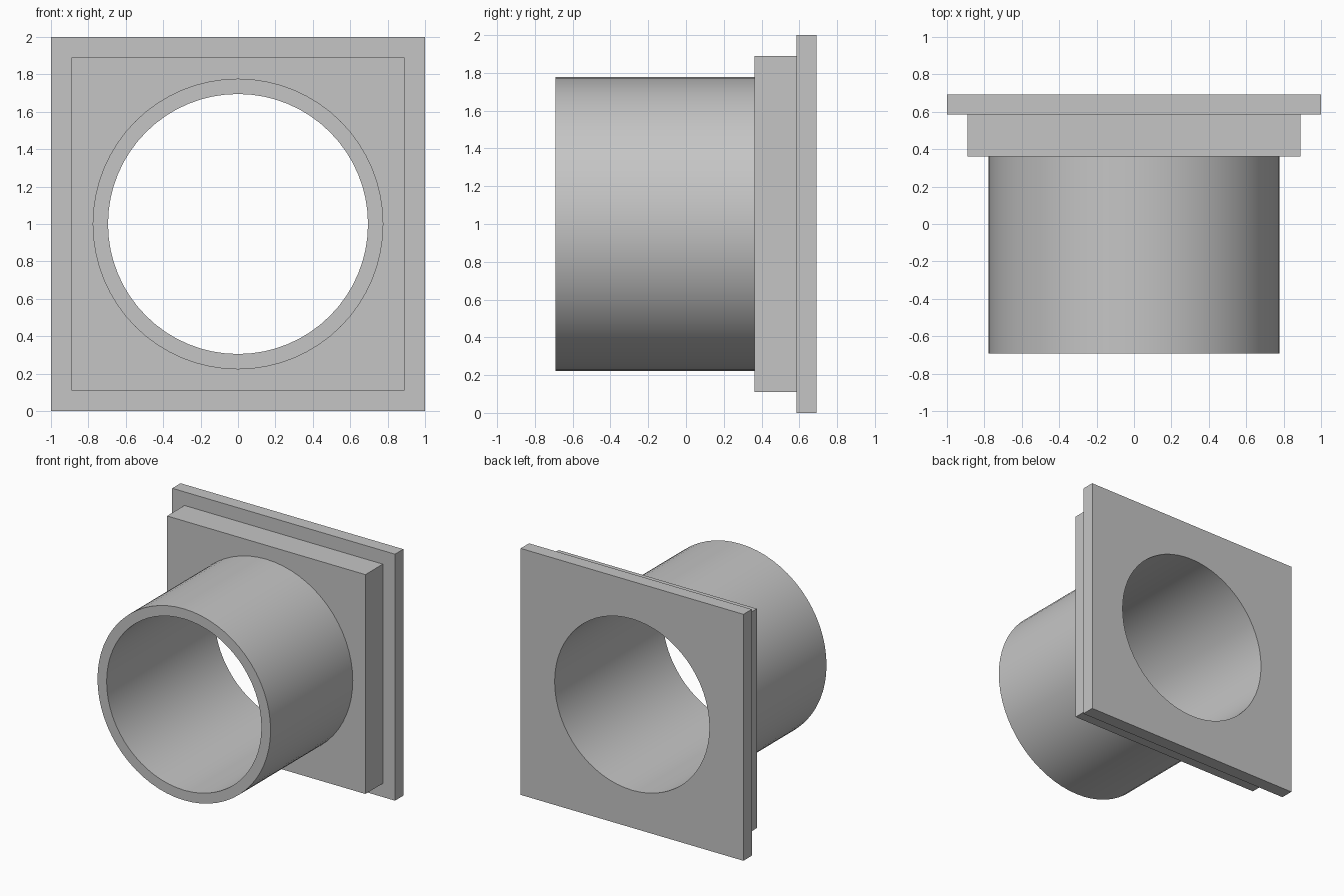
import bpy, bmesh
from math import sin, cos, pi, radians

cube = bpy.data.objects.get("Cube")
if cube:
    bpy.data.objects.remove(cube, do_unlink=True)

SIDES = 64                      # divisible by 8, so the squares get true corners
CENTRE_Z = 1.0
BORE, TUBE, COLLAR, FLANGE = 0.695, 0.777, 0.89, 1.0
FRONT, COLLAR_Y, FLANGE_Y, BACK = -0.692, 0.362, 0.585, 0.692

grey = bpy.data.materials.new("plain grey")
grey.use_nodes = True
colour = (0.56, 0.56, 0.56, 1)
grey.diffuse_color = colour
grey.node_tree.nodes["Principled BSDF"].inputs["Base Color"].default_value = colour


def ring(bm, size, y, square):
    """Loop of vertices around the bore axis, round or square."""
    verts = []
    for i in range(SIDES):
        a = 2 * pi * i / SIDES
        c, s = cos(a), sin(a)
        r = size / max(abs(c), abs(s)) if square else size
        verts.append(bm.verts.new((r * c, y, CENTRE_Z + r * s)))
    return verts


# Section from the bore mouth, over tube, collar and flange, back into the bore
section = [
    (BORE, FRONT, False), (TUBE, FRONT, False),
    (TUBE, COLLAR_Y, False), (COLLAR, COLLAR_Y, True),
    (COLLAR, FLANGE_Y, True), (FLANGE, FLANGE_Y, True),
    (FLANGE, BACK, True), (BORE, BACK, False),
]

bm = bmesh.new()
rings = [ring(bm, *step) for step in section]
for k, a in enumerate(rings):
    b = rings[(k + 1) % len(rings)]
    for i in range(SIDES):
        j = (i + 1) % SIDES
        bm.faces.new((a[i], a[j], b[j], b[i]))
bmesh.ops.recalc_face_normals(bm, faces=bm.faces[:])

mesh = bpy.data.meshes.new("flanged_sleeve")
bm.to_mesh(mesh)
bm.free()
mesh.materials.append(grey)
sleeve = bpy.data.objects.new("flanged_sleeve", mesh)
bpy.context.collection.objects.link(sleeve)

# Smooth round walls, crisp edges
bpy.ops.object.select_all(action='DESELECT')
sleeve.select_set(True)
bpy.context.view_layer.objects.active = sleeve
bpy.ops.object.shade_smooth_by_angle(angle=radians(30))
